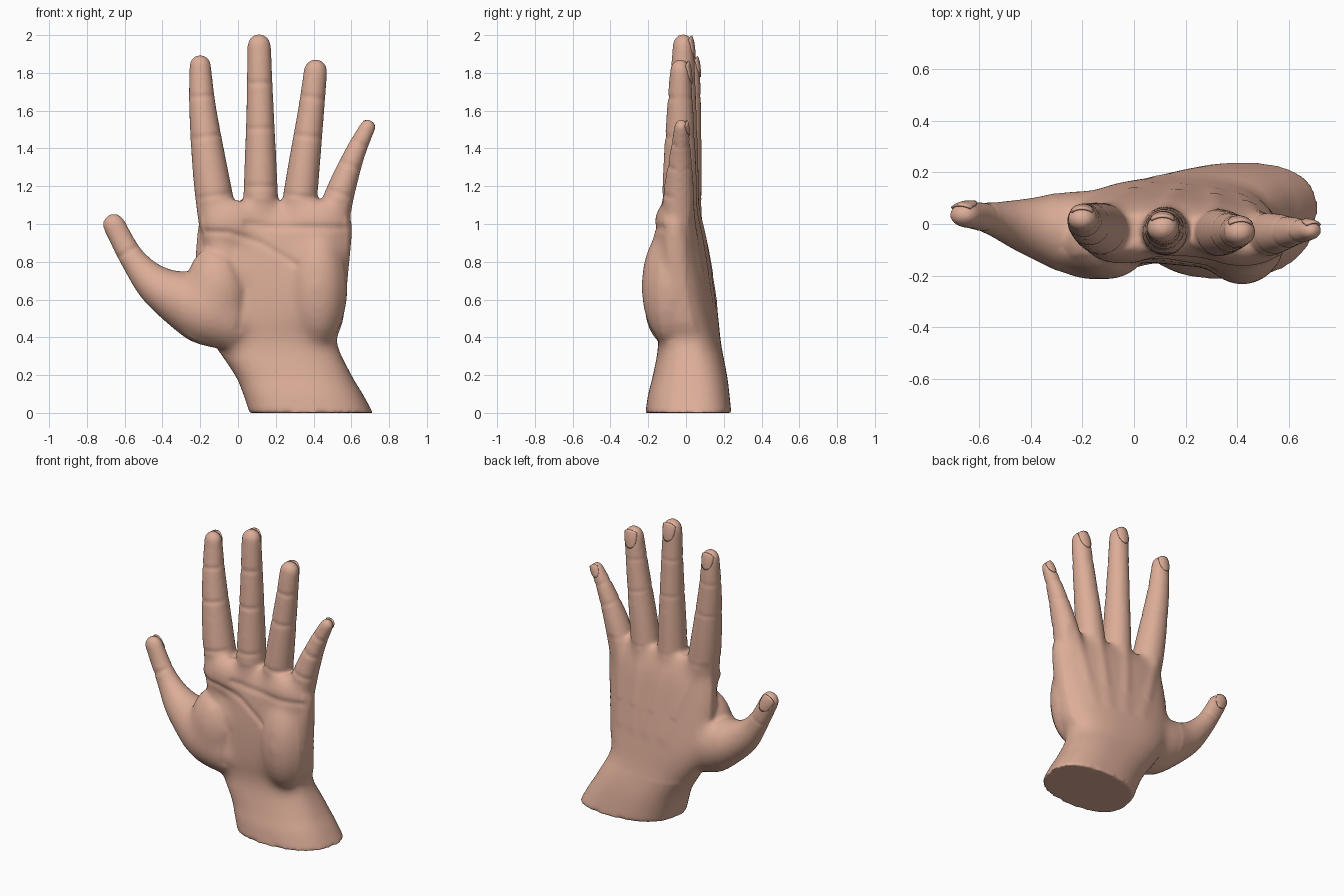
import bpy, bmesh, math
from mathutils import Vector

if "Cube" in bpy.data.objects:
    bpy.data.objects.remove(bpy.data.objects["Cube"])

skin = bpy.data.materials.new("skin")
skin.diffuse_color = (0.72, 0.42, 0.315, 1)
skin.use_nodes = True
skin.node_tree.nodes["Principled BSDF"].inputs["Base Color"].default_value = skin.diffuse_color
N = 28


def spline(pts, steps):
    """Catmull-Rom interpolation of tuples."""
    out = []
    for i in range(len(pts) - 1):
        a, b = pts[max(i - 1, 0)], pts[i]
        c, d = pts[i + 1], pts[min(i + 2, len(pts) - 1)]
        for k in range(steps):
            t = k / steps
            out.append(tuple(0.5 * (2 * q + (r - p) * t + (2 * p - 5 * q + 4 * r - s) * t * t
                             + (3 * q - p - 3 * r + s) * t ** 3) for p, q, r, s in zip(a, b, c, d)))
    return out + [tuple(pts[-1])]


def loft(bm, rings):
    """Skin closed rings and cap both ends."""
    vs = [[bm.verts.new(p) for p in r] for r in rings]
    for a, b in zip(vs, vs[1:]):
        for i in range(len(a)):
            j = (i + 1) % len(a)
            bm.faces.new((a[i], a[j], b[j], b[i]))
    bm.faces.new(vs[0][::-1])
    bm.faces.new(vs[-1])


def add_object(name, bm):
    bmesh.ops.recalc_face_normals(bm, faces=bm.faces)
    me = bpy.data.meshes.new(name)
    bm.to_mesh(me)
    bm.free()
    me.materials.append(skin)
    for p in me.polygons:
        p.use_smooth = True
    ob = bpy.data.objects.new(name, me)
    bpy.context.collection.objects.link(ob)
    return ob


def around(f, ang, grow=0):
    """Point on a digit section; angle 0 faces the back of the hand."""
    c, t, u, w, d = f
    v = u.cross(t)
    v = -v if v.y < 0 else v
    return c + u * (w + grow) * math.sin(ang) + v * (d + grow) * math.cos(ang)


def digit(bm, pts, y0, y1, flat):
    """Tapered digit through (x, z, half width), with a rounded tip."""
    rows = spline(pts, 8)
    last = len(rows) - 1
    frames = []
    for i, (x, z, w) in enumerate(rows):
        a, b = rows[max(i - 1, 0)], rows[min(i + 1, last)]
        t = Vector((b[0] - a[0], 0, b[1] - a[1])).normalized()
        s = i / last
        y = y0 + (y1 - y0) * s * s * (3 - 2 * s)
        depth = w * (flat + (.14 * math.sin(math.pi * s)) - .05 * s)
        frames.append((Vector((x, y, z)), t, Vector((t.z, 0, -t.x)), w, depth))
    c, t, u, w, d = frames[-1]
    for k in range(1, 8):
        a = k / 7 * math.radians(82)
        frames.append((c + t * w * 1.05 * math.sin(a), t, u, w * math.cos(a), d * math.cos(a)))
    loft(bm, [[around(f, 2 * math.pi * i / N) for i in range(N)] for f in frames])
    return frames


# Five digits growing out of the palm
bm = bmesh.new()
index = digit(bm, [(-.07, .82, .11), (-.135, 1.2, .098), (-.186, 1.6, .073), (-.2, 1.835, .058)], -.03, .02, .92)
middle = digit(bm, [(.12, .8, .105), (.12, 1.2, .09), (.117, 1.6, .073), (.112, 1.94, .063)], -.03, -.015, .94)
ring = digit(bm, [(.29, .8, .1), (.336, 1.2, .089), (.387, 1.6, .07), (.41, 1.807, .063)], -.035, -.03, .92)
little = digit(bm, [(.46, .85, .1), (.53, 1.13, .081), (.613, 1.36, .057), (.685, 1.51, .043)], -.045, -.025, .94)
thumb = digit(bm, [(.03, .44, .13), (-.175, .55, .185), (-.408, .66, .115),
                   (-.55, .805, .07), (-.655, .993, .06)], -.06, .035, .86)
digits = {"index": index, "middle": middle, "ring": ring, "little": little, "thumb": thumb}

# Wrist and palm sections: z, left, right, front, back
palm = [(0, .065, .71, -.215, .24), (.1, .03, .658, -.2, .23), (.2, -.015, .6, -.175, .217),
        (.37, -.13, .525, -.145, .185), (.5, -.2, .558, -.16, .168), (.75, -.225, .585, -.158, .128),
        (1.0, -.208, .602, -.13, .08), (1.12, -.16, .555, -.06, .025)]
sections = []
for z, l, r, f, b in spline(palm, 5):
    loop = []
    tilt = -min(.085, .28 * max(0, z - .25))
    skew = .16 * max(0, 1 - z / .4)  # the wrist is thicker at the back, away from the thumb
    for i in range(48):
        ca, sa = math.cos(math.pi * i / 24), math.sin(math.pi * i / 24)
        px = math.copysign(abs(ca) ** .8, ca) * (r - l) / 2
        py = math.copysign(abs(sa) ** .8, sa) * (b - f) / 2
        loop.append(((l + r) / 2 + px + skew * py, (f + b) / 2 + py + tilt * px, z))
    sections.append(loop)
loft(bm, sections)

# Fleshy pads of the palm: centre and radii
for c, s in [((.42, -.08, .67), (.16, .16, .32)), ((-.11, -.075, .64), (.17, .145, .25)),
             ((.42, -.085, 1.0), (.17, .085, .13)), ((-.04, -.08, 1.0), (.16, .08, .13))]:
    for v in bmesh.ops.create_uvsphere(bm, u_segments=24, v_segments=14, radius=1)["verts"]:
        v.co = Vector([p * k + q for p, k, q in zip(v.co, s, c)])

# Fuse the pieces into one soft skin
source = add_object("hand_pieces", bm)
fuse = source.modifiers.new("fuse", "REMESH")
fuse.mode = "VOXEL"
fuse.voxel_size = .0125
soften = source.modifiers.new("soften", "SMOOTH")
soften.factor = .5
soften.iterations = 9
dg = bpy.context.evaluated_depsgraph_get()
mesh = bpy.data.meshes.new_from_object(source.evaluated_get(dg))
bpy.data.objects.remove(source)
bm = bmesh.new()
bm.from_mesh(mesh)
bpy.data.meshes.remove(mesh)
bm.normal_update()

# Blend the pads into the palm and the knuckles into the back
flesh = [v for v in bm.verts if .3 < v.co.z < 1.13 and abs(v.normal.y) > .45 and -.3 < v.co.x < .57]
for k in range(45):
    bmesh.ops.smooth_vert(bm, verts=flesh, factor=.5, use_axis_x=True, use_axis_y=True, use_axis_z=True)
bm.normal_update()

# Palm creases: side, height, width, path of (x, z)
lines = [(-1, -.008, .018, [(-.19, .96), (-.05, .955), (.12, .9), (.3, .79)]),
         (-1, -.007, .02, [(.05, 1.0), (.17, .985), (.56, .98)]),
         (-1, -.006, .025, [(-.17, .88), (-.04, .82), (.04, .66), (.01, .45)])]
# Tendon ridges on the back
for x0, x1 in [(-.12, .12), (.12, .22), (.32, .32), (.49, .4)]:
    mid = (x0 + x1) / 2
    lines.append((1, .007, .035, [(x0, 1.08), (mid, .75)]))
    lines.append((1, .004, .04, [(mid, .75), ((mid + x1) / 2, .6)]))
# Joint creases across every digit
for name, frames in digits.items():
    root = .72 if name == "thumb" else 1.15
    tip = frames[-1][0].z
    for part in ((.42,) if name == "thumb" else (.03, .4, .71)):
        c, t, u, w, d = min(frames, key=lambda f: abs(f[0].z - root - part * (tip - root)))
        path = [(c.x - u.x * w, c.z - u.z * w), (c.x + u.x * w, c.z + u.z * w)]
        lines.append((-1, -.005, .014, path))
        if part > .1:
            lines.append((1, -.003, .011, path))


def gap(p, a, b):
    ab = b - a
    return (p - a - ab * max(0, min(1, (p - a).dot(ab) / ab.dot(ab)))).length


segs = [(s, h, w, Vector(a), Vector(b)) for s, h, w, path in lines for a, b in zip(path, path[1:])]
for v in bm.verts:
    p = Vector((v.co.x, v.co.z))
    best = 0
    for s, h, w, a, b in segs:
        if s * v.normal.y > .15:
            g = gap(p, a, b)
            if g < 3 * w:
                m = h * math.exp(-(g / w) ** 2) * min(1, abs(v.normal.y) * 1.3)
                best = m if abs(m) > abs(best) else best
    v.co += v.normal * best
    v.co.z = max(v.co.z, 0)
add_object("hand", bm)

# Fingernails: curved plates lying on the back of each tip
for name, frames in digits.items():
    end, t, u, w, d = frames[-8]
    bm = bmesh.new()
    grid = []
    for k in range(9):
        s = k / 8
        row = []
        for i in range(9):
            q = i / 4 - 1
            along = (-1.0 + 1.9 * s + .35 * q * q * (1 - 2 * s)) * w
            f = (end + t * along, t, u, w * .93, d * (1.06 - .3 * s ** 3))
            row.append(bm.verts.new(around(f, .85 * q * (1 - .35 * (1 - s) ** 3), .001)))
        grid.append(row)
    for a, b in zip(grid, grid[1:]):
        for i in range(8):
            bm.faces.new((a[i], a[i + 1], b[i + 1], b[i]))
    plate = add_object(name + "_nail", bm).modifiers.new("thickness", "SOLIDIFY")
    plate.thickness = .009
    plate.offset = 0
